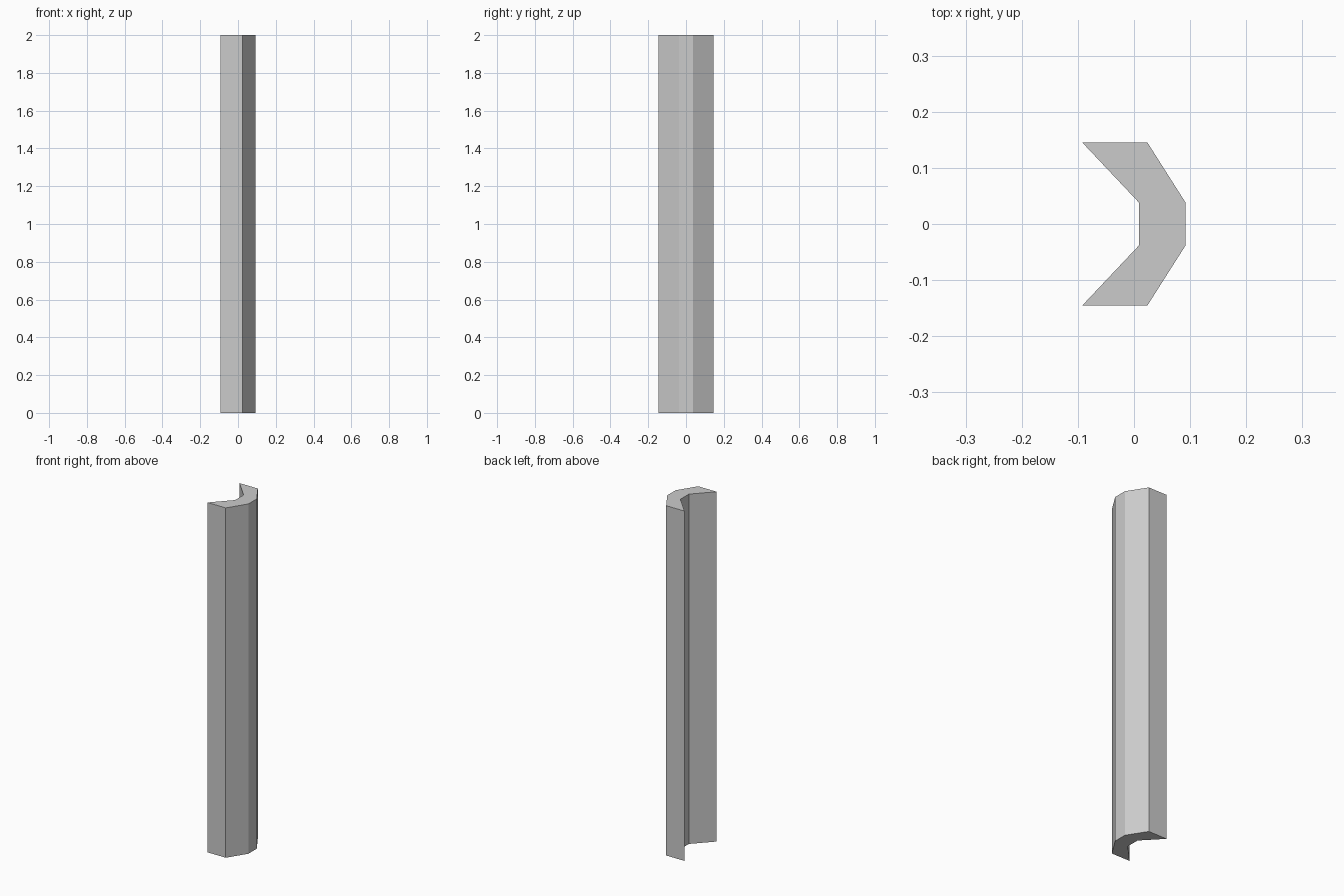
import bpy, bmesh

if "Cube" in bpy.data.objects:
    bpy.data.objects.remove(bpy.data.objects["Cube"])

HEIGHT = 2.0
# Half of the chevron section (y > 0), from inner corner to outer corner
half = [(0.009, 0.038), (-0.092, 0.145), (0.024, 0.145), (0.092, 0.038)]
# Mirror across y = 0 to close the outline
outline = half + [(x, -y) for x, y in reversed(half)]

# Angled trim strip: section extruded straight up
bm = bmesh.new()
base = bm.faces.new([bm.verts.new((x, y, 0)) for x, y in outline])
top = bmesh.ops.extrude_face_region(bm, geom=[base], use_keep_orig=True)
bmesh.ops.translate(bm, vec=(0, 0, HEIGHT),
                    verts=[g for g in top["geom"] if isinstance(g, bmesh.types.BMVert)])
bmesh.ops.recalc_face_normals(bm, faces=bm.faces)

mesh = bpy.data.meshes.new("corner_post")
bm.to_mesh(mesh)
bm.free()
bpy.context.collection.objects.link(bpy.data.objects.new("corner_post", mesh))
